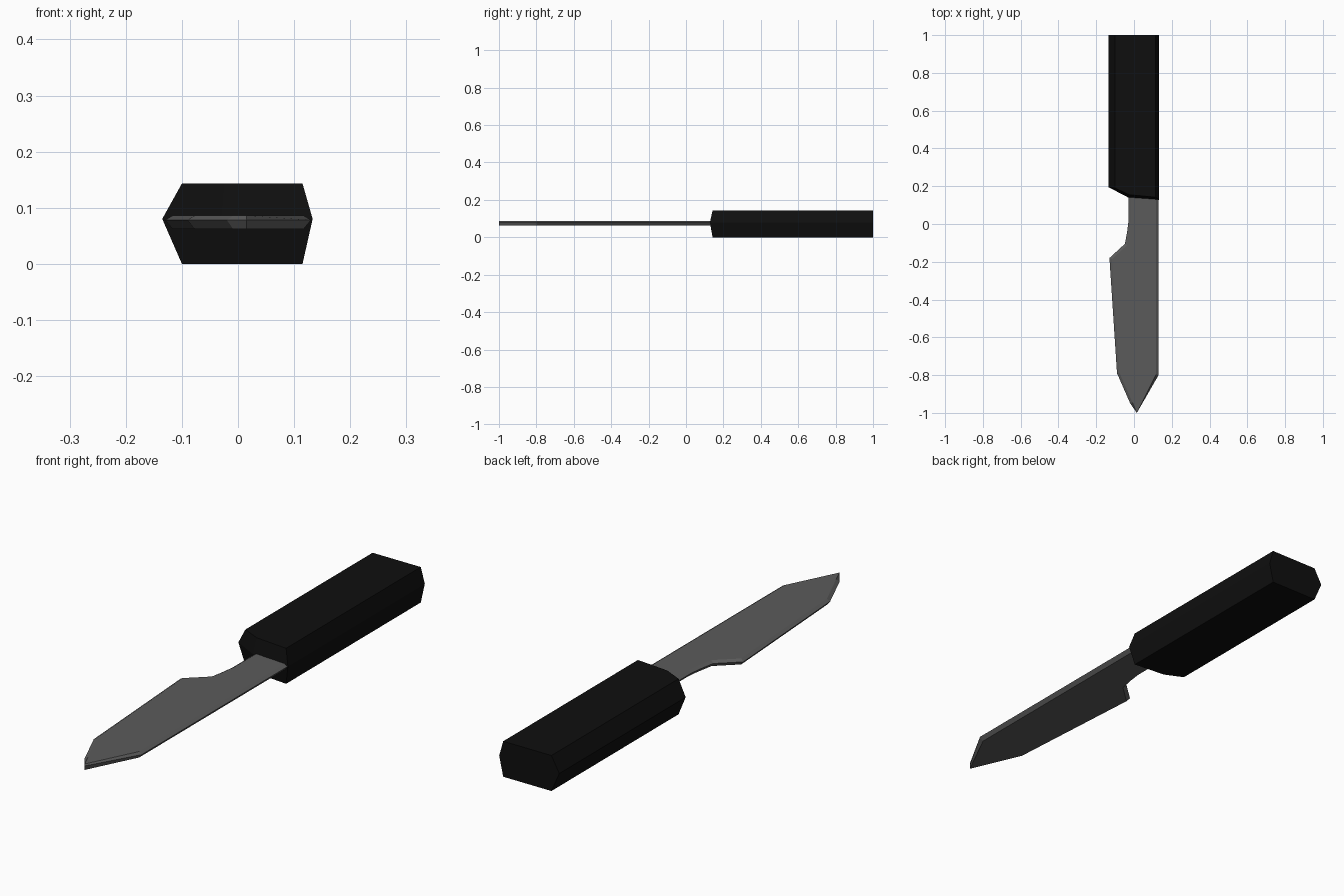
import bpy, bmesh
from mathutils import Vector

if "Cube" in bpy.data.objects:
    bpy.data.objects.remove(bpy.data.objects["Cube"])


def material(name, rgb):
    m = bpy.data.materials.new(name)
    m.diffuse_color = (*rgb, 1)
    m.use_nodes = True
    m.node_tree.nodes["Principled BSDF"].inputs["Base Color"].default_value = m.diffuse_color
    return m


def finish(name, bm, mat):
    bmesh.ops.recalc_face_normals(bm, faces=bm.faces)
    me = bpy.data.meshes.new(name)
    bm.to_mesh(me)
    bm.free()
    me.materials.append(mat)
    ob = bpy.data.objects.new(name, me)
    bpy.context.collection.objects.link(ob)
    return ob


def bridge(bm, a, b):
    n = len(a)
    for i in range(n):
        bm.faces.new((a[i], a[(i + 1) % n], b[(i + 1) % n], b[i]))


def inset(points, dist, keep):
    """Mitred inset of a clockwise outline; points in keep stay put."""
    pts = [Vector(p) for p in points]
    out = []
    for i, p in enumerate(pts):
        d1 = (p - pts[i - 1]).normalized()
        d2 = (pts[(i + 1) % len(pts)] - p).normalized()
        n1, n2 = Vector((d1.y, -d1.x)), Vector((d2.y, -d2.x))
        out.append(p if i in keep else p + (n1 + n2) * dist / (1 + n1.dot(n2)))
    return out


black = material("handle black", (0.0045, 0.0045, 0.0045))
steel = material("blade grey", (0.105, 0.105, 0.105))

# Handle: faceted bar, (x, z, front y) around the section
section = [(-0.135, 0.08, 0.195), (-0.10, 0.143, 0.19), (-0.025, 0.143, 0.155),
           (0.115, 0.143, 0.142), (0.133, 0.08, 0.128), (0.115, 0.0, 0.142),
           (-0.025, 0.0, 0.155), (-0.10, 0.0, 0.19)]
bm = bmesh.new()
front = [bm.verts.new((x, y, z)) for x, z, y in section]
back = [bm.verts.new((x, 1.0, z)) for x, z, y in section]
bridge(bm, front, back)
bm.faces.new(back)
# Handle nose: ridge line along the middle, sloping to top and bottom
mid = bm.verts.new((-0.03, 0.14, 0.08))
for loop in ((0, 1, 2), (2, 3, 4), (4, 5, 6), (6, 7, 0)):
    bm.faces.new([front[i] for i in loop] + [mid])
finish("handle", bm, black)

# Blade: outline at mid thickness with bevelled rims, tang runs into the handle
outline = [(0.13, 0.25), (0.13, -0.80), (0.015, -1.0), (-0.02, -0.95),
           (-0.09, -0.79), (-0.13, -0.18), (-0.048, -0.105), (-0.036, -0.04),
           (-0.03, 0.01), (-0.03, 0.25)]
rim = inset(outline, 0.013, {2})
bm = bmesh.new()
low = [bm.verts.new((p.x, p.y, 0.062)) for p in rim]
top = [bm.verts.new((p.x, p.y, 0.086)) for p in rim]
edge = [None if i == 2 else bm.verts.new((*p, 0.078)) for i, p in enumerate(outline)]
edge[2] = bm.verts.new((*outline[2], 0.078))
bridge(bm, low, edge)
bridge(bm, edge, top)
bm.faces.new(low)
bm.faces.new(top)
finish("blade", bm, steel)
